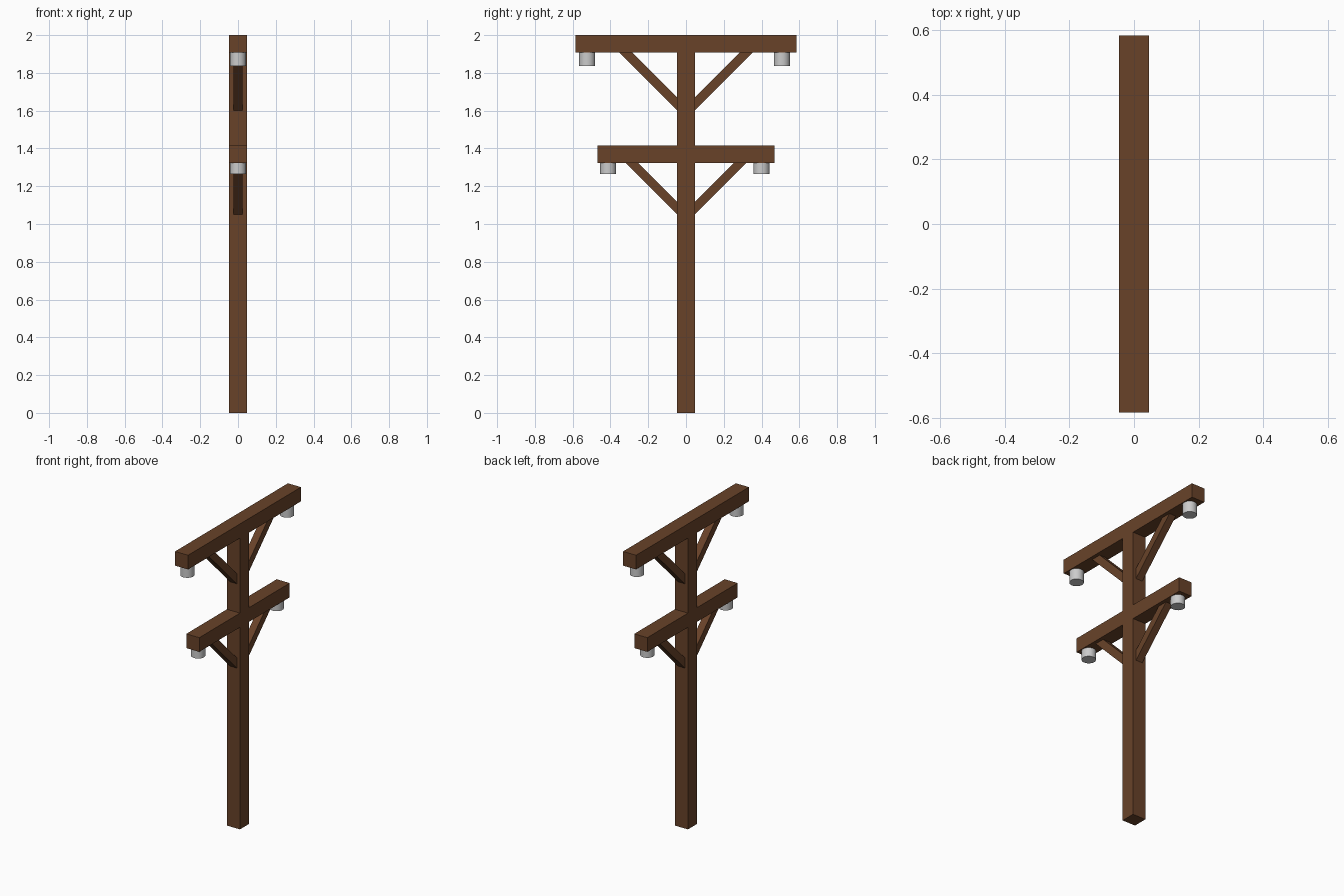
import bpy, bmesh

if "Cube" in bpy.data.objects:
    bpy.data.objects.remove(bpy.data.objects["Cube"])

HALF = 0.047      # half thickness of the pole and crossarms
DEPTH = 0.093     # crossarm height

wood = bpy.data.materials.new("brown_wood")
wood.diffuse_color = (0.14, 0.055, 0.022, 1)
wood.use_nodes = True
wood.node_tree.nodes["Principled BSDF"].inputs["Base Color"].default_value = wood.diffuse_color


def box(name, y0, y1, z0, z1):
    bpy.ops.mesh.primitive_cube_add(size=1, location=(0, (y0 + y1) / 2, (z0 + z1) / 2))
    ob = bpy.context.object
    ob.name = name
    ob.scale = (2 * HALF, y1 - y0, z1 - z0)
    bpy.ops.object.transform_apply(location=False, rotation=False, scale=True)
    ob.data.materials.append(wood)
    return ob


def brace(name, side, foot, under):
    # 45 degree strut, its ends sunk into the pole and the crossarm
    low, high = foot - HALF, foot - HALF + 0.068
    y, z = 0.03, under + 0.02
    profile = [(y, y + low), (z - low, z), (z - high, z), (y, y + high)]
    bm = bmesh.new()
    face = bm.faces.new([bm.verts.new((-0.024, side * py, pz)) for py, pz in profile])
    ext = bmesh.ops.extrude_face_region(bm, geom=[face])
    moved = [v for v in ext["geom"] if isinstance(v, bmesh.types.BMVert)]
    bmesh.ops.translate(bm, verts=moved, vec=(0.048, 0, 0))
    bmesh.ops.recalc_face_normals(bm, faces=bm.faces)
    me = bpy.data.meshes.new(name)
    bm.to_mesh(me)
    bm.free()
    me.materials.append(wood)
    bpy.context.collection.objects.link(bpy.data.objects.new(name, me))


def insulator(name, y, bottom, under):
    top = under + 0.02
    bpy.ops.mesh.primitive_cylinder_add(vertices=24, radius=0.0425, depth=top - bottom,
                                        location=(0, y, (top + bottom) / 2))
    bpy.context.object.name = name
    bpy.ops.object.shade_smooth_by_angle()


# Upright pole
box("pole", -HALF, HALF, 0, 2 - DEPTH)

# Crossarms: label, half length, top, brace foot, insulator positions, insulator bottom
for label, half, top, foot, spots, bottom in (
    ("upper", 0.584, 2.0, 1.602, (-0.523, 0.508), 1.836),
    ("lower", 0.468, 1.416, 1.05, (-0.412, 0.400), 1.265),
):
    under = top - DEPTH
    box(label + "_crossarm", -half, half, under, top)
    for side, tag, y in ((-1, "front", spots[0]), (1, "back", spots[1])):
        brace(f"{label}_brace_{tag}", side, foot, under)
        insulator(f"{label}_insulator_{tag}", y, bottom, under)
